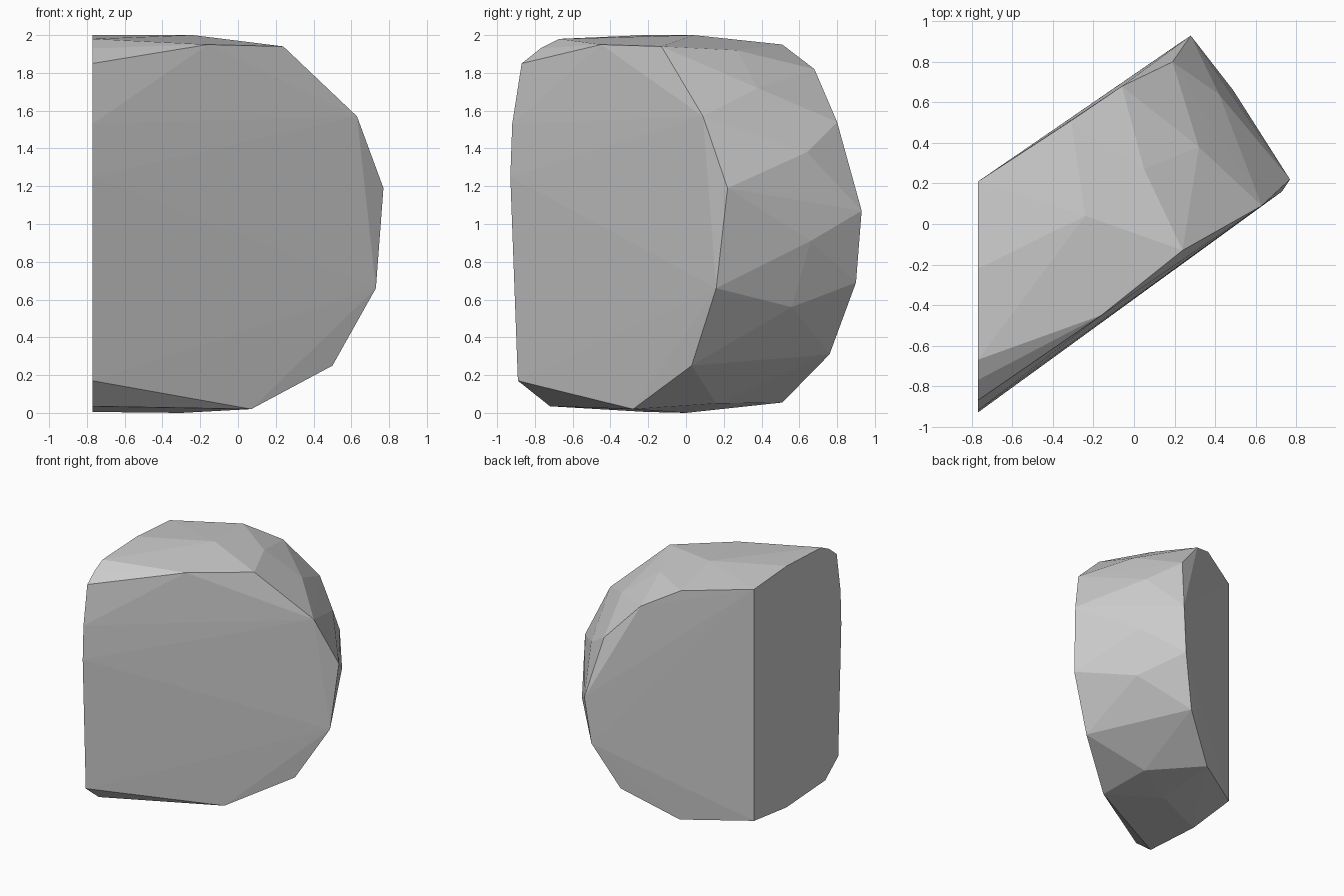
import bpy, bmesh

# Flat cut side: (y, z) outline on the plane x = CUT
CUT = -0.77
cut_outline = [(0.21, 1.97), (-0.22, 2.0), (-0.67, 1.98), (-0.77, 1.93),
               (-0.87, 1.85), (-0.92, 1.53), (-0.93, 1.25), (-0.89, 0.17),
               (-0.72, 0.035), (-0.21, 0.005), (0.21, 0.055)]

# Rim of the broad front face
front_rim = [(0.07, -0.28, 0.02), (0.50, 0.03, 0.25), (0.73, 0.16, 0.66),
             (0.77, 0.22, 1.19), (0.63, 0.09, 1.57), (0.24, -0.13, 1.94),
             (-0.16, -0.45, 1.95)]

# Rim of the broad back face
back_rim = [(-0.31, 0.51, 1.95), (-0.06, 0.68, 1.82), (0.19, 0.80, 1.54),
            (0.28, 0.93, 1.07), (0.235, 0.90, 0.69), (0.065, 0.76, 0.31),
            (-0.30, 0.51, 0.055)]

# Chipped ridge between the two rims
ridge = [(-0.24, 0.04, 2.0), (0.05, 0.27, 1.92), (0.32, 0.38, 1.72),
         (0.42, 0.64, 1.38), (0.49, 0.66, 0.91), (0.44, 0.56, 0.56),
         (0.03, 0.16, 0.05), (-0.30, 0.0, 0.0)]

# Wrap the points into one faceted stone
points = [(CUT, y, z) for y, z in cut_outline] + front_rim + back_rim + ridge
bm = bmesh.new()
for p in points:
    bm.verts.new(p)
hull = bmesh.ops.convex_hull(bm, input=bm.verts[:])
loose = {g for g in hull["geom_interior"] + hull["geom_unused"]
         if isinstance(g, bmesh.types.BMVert)}
bmesh.ops.delete(bm, geom=list(loose), context='VERTS')
bmesh.ops.recalc_face_normals(bm, faces=bm.faces[:])

mesh = bpy.data.meshes.new("stone_chunk")
bm.to_mesh(mesh)
bm.free()

# Plain grey stone
grey = bpy.data.materials.new("stone_grey")
grey.diffuse_color = (0.6, 0.6, 0.6, 1.0)
mesh.materials.append(grey)

stone = bpy.data.objects.new("stone_chunk", mesh)
bpy.context.collection.objects.link(stone)
